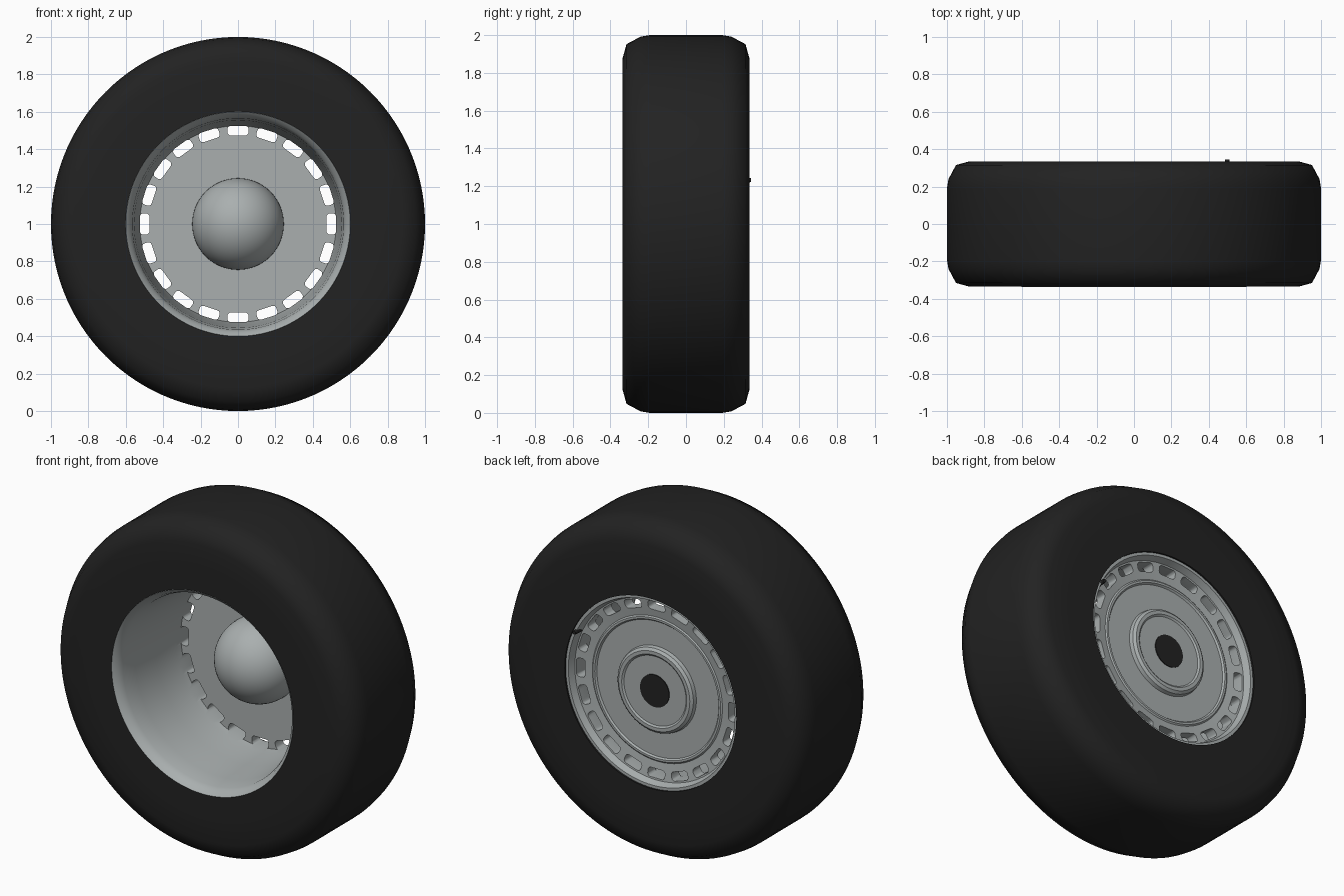
import bpy, bmesh, math
from mathutils import Matrix, Vector

if "Cube" in bpy.data.objects:
    bpy.data.objects.remove(bpy.data.objects["Cube"], do_unlink=True)

HUB = Vector((0, 0, 1))
SLOTS = 20


def material(name, colour):
    m = bpy.data.materials.new(name)
    m.use_nodes = True
    m.diffuse_color = (*colour, 1)
    bsdf = next(n for n in m.node_tree.nodes if n.type == 'BSDF_PRINCIPLED')
    bsdf.inputs["Base Color"].default_value = (*colour, 1)
    bsdf.inputs["Roughness"].default_value = 0.6
    return m


rubber = material("black rubber", (0.016, 0.016, 0.016))
steel = material("grey steel", (0.40, 0.43, 0.43))


def finish(bm, name, mat):
    bmesh.ops.recalc_face_normals(bm, faces=bm.faces)
    mesh = bpy.data.meshes.new(name)
    bm.to_mesh(mesh)
    bm.free()
    mesh.materials.append(mat)
    ob = bpy.data.objects.new(name, mesh)
    ob.location = HUB
    bpy.context.collection.objects.link(ob)
    return ob


def activate(ob):
    bpy.ops.object.select_all(action='DESELECT')
    ob.select_set(True)
    bpy.context.view_layer.objects.active = ob


def smooth(ob, degrees):
    activate(ob)
    bpy.ops.object.shade_smooth_by_angle(angle=math.radians(degrees))


def lathe(name, profile, mat, closed=False, steps=120):
    """Revolve (radius, y) points about the axle."""
    bm = bmesh.new()
    vs = [bm.verts.new((r, y, 0)) for r, y in profile]
    pairs = list(zip(vs, vs[1:])) + ([(vs[-1], vs[0])] if closed else [])
    edges = [bm.edges.new(p) for p in pairs]
    bmesh.ops.spin(bm, geom=vs + edges, cent=(0, 0, 0), axis=(0, 1, 0),
                   angle=math.tau, steps=steps, use_duplicate=False)
    bmesh.ops.remove_doubles(bm, verts=bm.verts, dist=1e-5)
    return finish(bm, name, mat)


# Tyre: square shoulders with two small chamfers, slightly tapered bore
shoulder = [(0.88, 0.335), (0.952, 0.315), (0.992, 0.24), (1.0, 0.19)]
tyre = lathe("tyre",
             [(0.6, -0.335), (0.74, -0.335)]
             + [(r, -y) for r, y in shoulder]
             + shoulder[::-1]
             + [(0.74, 0.335), (0.567, 0.335), (0.567, 0.28)],
             rubber, closed=True)
smooth(tyre, 60)

# Rim: deep front barrel, flat disc and stepped back face in one solid
front = [(0, 0.21), (0.525, 0.21), (0.532, 0.17), (0.543, 0), (0.555, -0.18),
         (0.565, -0.28), (0.578, -0.315), (0.6, -0.336)]
outside = [(0.61, -0.32), (0.59, -0.25), (0.58, 0.2), (0.568, 0.325)]
back = [(0.55, 0.325), (0.535, 0.285), (0.43, 0.27), (0.422, 0.276),
        (0.41, 0.276), (0.402, 0.266), (0.255, 0.266), (0.25, 0.288),
        (0.235, 0.3), (0.215, 0.3), (0.205, 0.292), (0, 0.292)]
rim = lathe("rim", front + outside + back, steel)

# Ventilation slots: rounded cutters spaced around the edge of the disc
bm = bmesh.new()
half_w, half_h, fillet = 0.056, 0.026, 0.018
outline = []
for sx, sz, start in ((1, 1, 0), (-1, 1, 90), (-1, -1, 180), (1, -1, 270)):
    for k in range(5):
        a = math.radians(start + k * 22.5)
        outline.append((sx * (half_w - fillet) + fillet * math.cos(a),
                        sz * (half_h - fillet) + fillet * math.sin(a)))
for i in range(SLOTS):
    turn = Matrix.Rotation(math.tau * i / SLOTS, 4, 'Y')
    rings = [[bm.verts.new(turn @ Vector((x, y, z + 0.499))) for x, z in outline]
             for y in (0.1, 0.4)]
    bm.faces.new(rings[0])
    bm.faces.new(rings[1][::-1])
    n = len(outline)
    for k in range(n):
        j = (k + 1) % n
        bm.faces.new((rings[0][k], rings[1][k], rings[1][j], rings[0][j]))
cutter = finish(bm, "slot_cutter", steel)
cutter.hide_render = True
cut = rim.modifiers.new("slots", 'BOOLEAN')
cut.operation = 'DIFFERENCE'
cut.solver = 'EXACT'
cut.object = cutter
activate(rim)
bpy.ops.object.modifier_apply(modifier=cut.name)
bpy.data.objects.remove(cutter, do_unlink=True)
smooth(rim, 32)

# Hub dome standing forward from the disc
dome = lathe("hub_dome",
             [(0.245 * math.sin(t), 0.2 - 0.245 * math.cos(t))
              for t in (math.pi / 2 * k / 16 for k in range(17))] + [(0.245, 0.215)],
             steel, steps=64)
smooth(dome, 40)

# Dark axle opening on the back of the hub
bore = lathe("axle_opening", [(0, 0.297), (0.096, 0.297), (0.096, 0.29), (0, 0.29)],
             rubber, steps=48)
smooth(bore, 40)

# Valve stem beside the back edge of the rim
bm = bmesh.new()
bmesh.ops.create_cone(bm, cap_ends=True, segments=16, radius1=0.016, radius2=0.011,
                      depth=0.07, matrix=Matrix.Rotation(-math.pi / 2, 4, 'X'))
valve = finish(bm, "valve_stem", rubber)
angle = math.radians(25)
valve.location = HUB + Vector((0.55 * math.cos(angle), 0.31, 0.55 * math.sin(angle)))
smooth(valve, 40)
